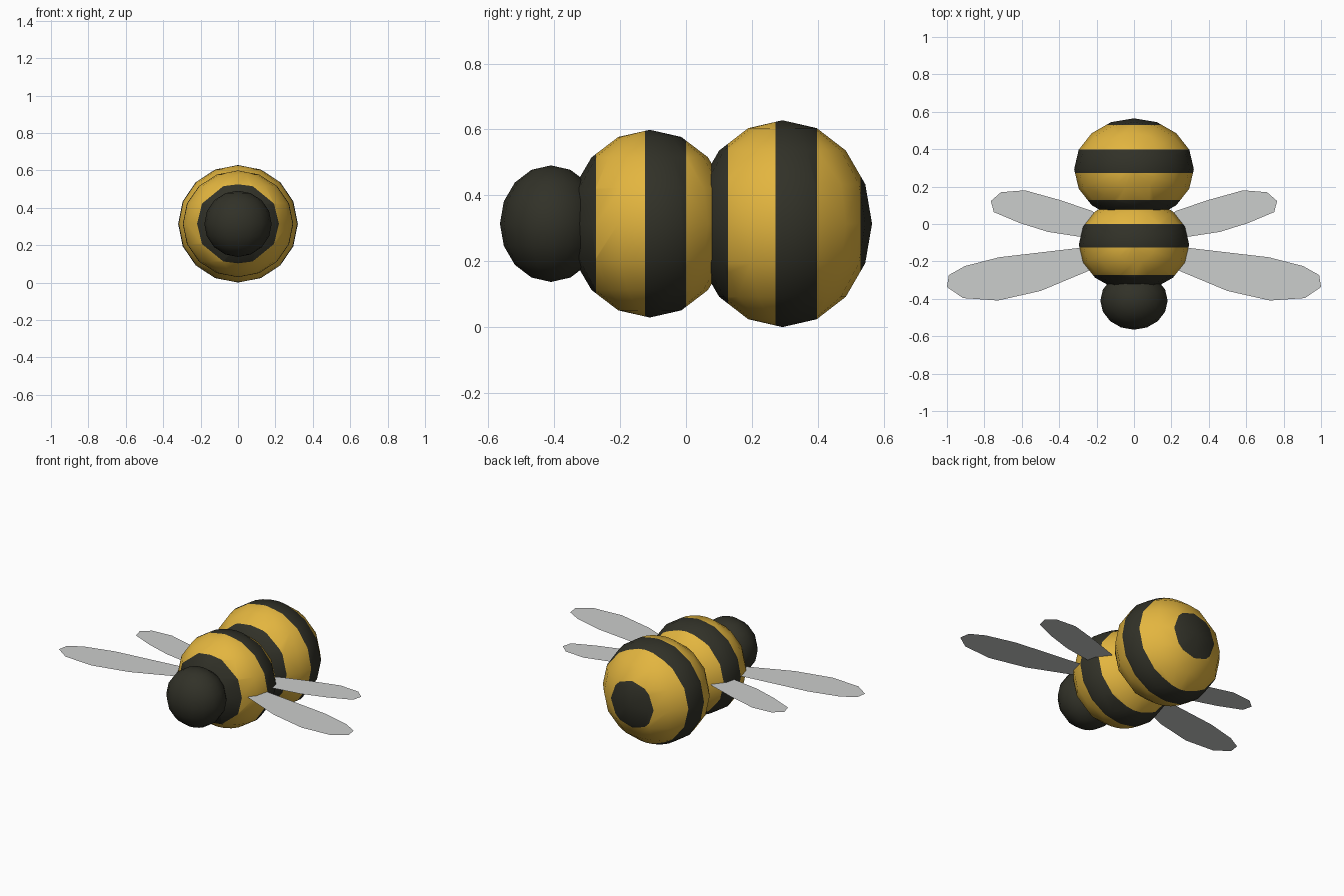
import bpy, bmesh
from mathutils import Matrix, Vector

if "Cube" in bpy.data.objects:
    bpy.data.objects.remove(bpy.data.objects["Cube"])


def material(name, rgb):
    m = bpy.data.materials.new(name)
    m.diffuse_color = (*rgb, 1)
    m.use_nodes = True
    m.node_tree.nodes["Principled BSDF"].inputs["Base Color"].default_value = m.diffuse_color
    return m


yellow = material("honey yellow", (0.77, 0.465, 0.05))
black = material("warm black", (0.031, 0.031, 0.021))
grey = material("wing grey", (0.60, 0.61, 0.605))

MID_Z = 0.314


def add_object(name, bm, mats):
    mesh = bpy.data.meshes.new(name)
    bm.to_mesh(mesh)
    bm.free()
    for m in mats:
        mesh.materials.append(m)
    bpy.context.collection.objects.link(bpy.data.objects.new(name, mesh))


def body_part(name, y, radii, mats, cuts=()):
    """Squashed 16-sided ball; bands between the cuts alternate between mats."""
    bm = bmesh.new()
    place = Matrix.Translation((0, y, MID_Z)) @ Matrix.Diagonal((*radii, 1))
    bmesh.ops.create_uvsphere(bm, u_segments=16, v_segments=8, radius=1, matrix=place)
    for c in cuts:
        bmesh.ops.bisect_plane(bm, geom=bm.verts[:] + bm.edges[:] + bm.faces[:],
                               dist=1e-5, plane_co=(0, c, 0), plane_no=(0, 1, 0))
    for f in bm.faces:
        f.smooth = True
        band = sum(f.calc_center_bounds().y > c for c in cuts)
        f.material_index = band % len(mats)
    add_object(name, bm, mats)


# Body: plain head, striped thorax and abdomen
body_part("head", -0.41, (0.18, 0.155, 0.177), [black])
body_part("thorax", -0.11, (0.295, 0.25, 0.285), [black, yellow], (-0.274, -0.125, 0.0))
body_part("abdomen", 0.293, (0.32, 0.272, 0.314), [black, yellow],
          (0.127, 0.272, 0.398, 0.53))

# Wings: flat outlines, counter-clockwise from the root, mirrored to both sides
front_wing = [(0.13, -0.17), (0.246, -0.252), (0.50, -0.358), (0.727, -0.409),
              (0.914, -0.396), (1.0, -0.337), (0.99, -0.273), (0.904, -0.225),
              (0.722, -0.178), (0.294, -0.128), (0.15, -0.115)]
rear_wing = [(0.10, -0.02), (0.278, -0.07), (0.46, -0.042), (0.61, 0.005),
             (0.75, 0.064), (0.765, 0.123), (0.711, 0.17), (0.583, 0.18),
             (0.396, 0.128), (0.225, 0.07)]

for label, outline in (("front_wing", front_wing), ("rear_wing", rear_wing)):
    for side, s in (("left", -1), ("right", 1)):
        bm = bmesh.new()
        pts = outline if s > 0 else outline[::-1]
        bm.faces.new([bm.verts.new(Vector((s * x, y, MID_Z + 0.002))) for x, y in pts])
        add_object(f"{side}_{label}", bm, [grey])
